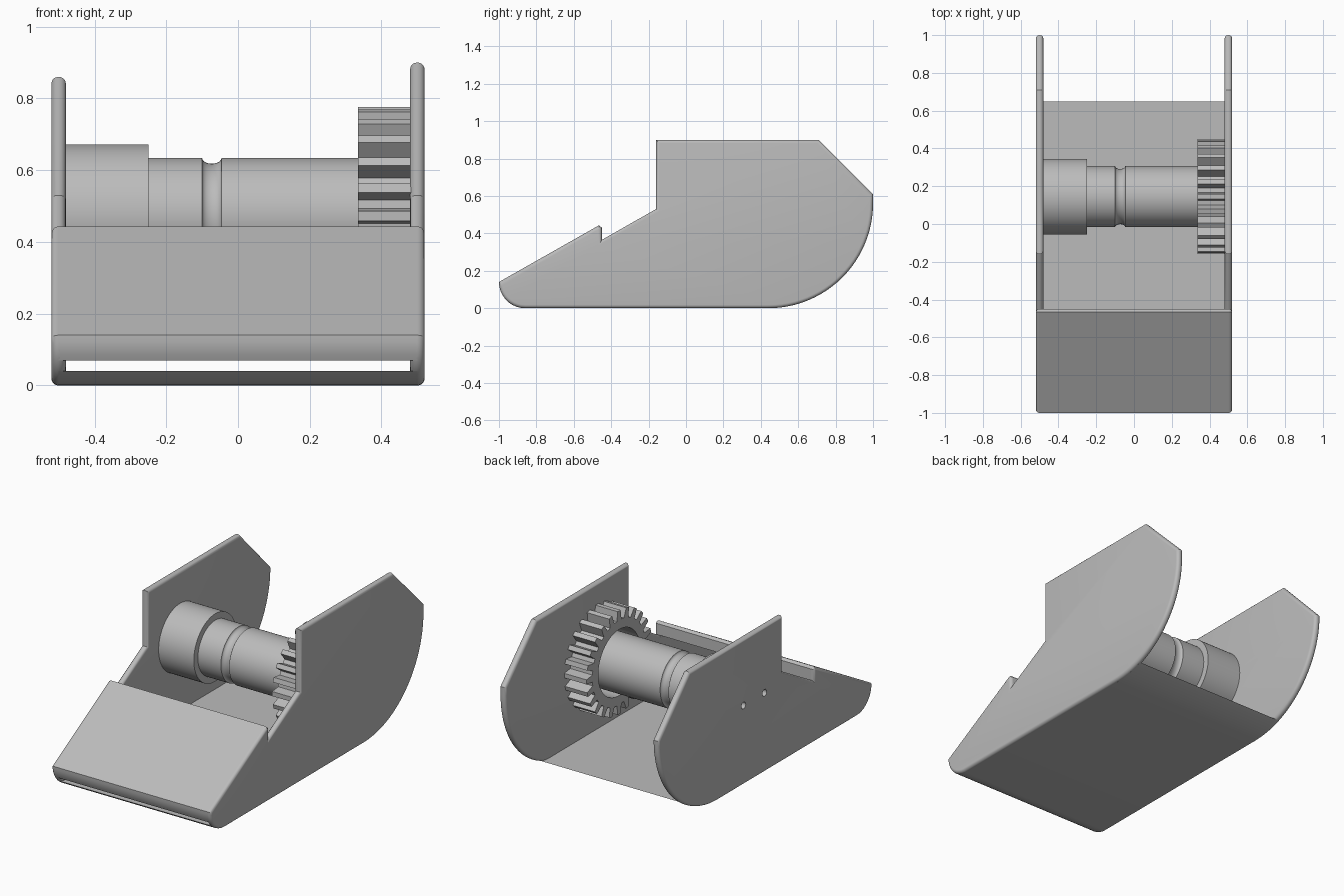
import bpy, bmesh, math

if "Cube" in bpy.data.objects:
    bpy.data.objects.remove(bpy.data.objects["Cube"], do_unlink=True)

GREY = (0.5, 0.5, 0.5, 1)
metal = bpy.data.materials.new("plain_grey")
metal.use_nodes = True
metal.diffuse_color = GREY
metal.node_tree.nodes["Principled BSDF"].inputs["Base Color"].default_value = GREY

AXIS_Y, AXIS_Z = 0.145, 0.472
parts = []


def finish(name, bm):
    bmesh.ops.recalc_face_normals(bm, faces=bm.faces)
    mesh = bpy.data.meshes.new(name)
    bm.to_mesh(mesh)
    bm.free()
    mesh.materials.append(metal)
    ob = bpy.data.objects.new(name, mesh)
    bpy.context.collection.objects.link(ob)
    parts.append(ob)
    return ob


def arc(cy, cz, r, start, end, n):
    """Points on a circle in the side plane, angles in degrees."""
    angles = [math.radians(start + (end - start) * i / n) for i in range(n + 1)]
    return [(cy + r * math.cos(a), cz + r * math.sin(a)) for a in angles]


def nose(start, end, n):
    return arc(-0.86, 0.14, 0.14, start, end, n)


def heel(start, end, n):
    return arc(0.44, 0.56, 0.56, start, end, n)


def extrude(name, profile, x0, x1, rounding=0):
    """Side profile swept across x, with optionally rounded rims."""
    bm = bmesh.new()
    face = bm.faces.new([bm.verts.new((x0, y, z)) for y, z in profile])
    rim = list(face.edges)
    out = bmesh.ops.extrude_face_region(bm, geom=[face], use_keep_orig=True)["geom"]
    moved = [g for g in out if isinstance(g, bmesh.types.BMVert)]
    bmesh.ops.translate(bm, verts=moved, vec=(x1 - x0, 0, 0))
    rim += [g for g in out if isinstance(g, bmesh.types.BMEdge)]
    if rounding:
        bmesh.ops.bevel(bm, geom=rim, offset=rounding, segments=5,
                        profile=0.5, affect='EDGES')
    return finish(name, bm)


def lathe(name, profile, steps=64):
    """Closed (x, radius) profile turned about the roller axis."""
    bm = bmesh.new()
    verts = [bm.verts.new((x, AXIS_Y, AXIS_Z + r)) for x, r in profile]
    edges = [bm.edges.new(p) for p in zip(verts, verts[1:])]
    bmesh.ops.spin(bm, geom=verts + edges, cent=(0, AXIS_Y, AXIS_Z),
                   axis=(1, 0, 0), angle=math.tau, steps=steps)
    bmesh.ops.remove_doubles(bm, verts=bm.verts, dist=1e-5)
    return finish(name, bm)


def side_panel(name, x0, x1, top):
    profile = nose(180, 270, 10) + heel(270, 360, 24)
    profile += [(1.0, top - 0.29)] if top > 0.87 else []
    profile += [(0.71, top), (-0.16, top), (-0.16, 0.53),
                (-0.45, 0.365), (-0.45, 0.43), (-0.465, 0.443)]
    return extrude(name, profile, x0, x1, 0.0185)


# Side panels
side_panel("left_panel", 0.48, 0.52, 0.9)
right_panel = side_panel("right_panel", -0.52, -0.48, 0.86)

# Pin holes through the right panel
for y in (0.01, 0.205):
    bpy.ops.mesh.primitive_cylinder_add(vertices=24, radius=0.02, depth=0.2,
                                        location=(-0.5, y, 0.47),
                                        rotation=(0, math.pi / 2, 0))
    cutter = bpy.context.object
    cutter.hide_render = True
    cut = right_panel.modifiers.new("hole", 'BOOLEAN')
    cut.operation, cut.object = 'DIFFERENCE', cutter
    bpy.context.view_layer.objects.active = right_panel
    bpy.ops.object.modifier_apply(modifier=cut.name)
    bpy.data.objects.remove(cutter, do_unlink=True)

# Floor and sloped front plate, with the open slot between them
floor_line = nose(225.6, 270, 6) + heel(270, 291.8, 8)
extrude("floor", floor_line, -0.5, 0.5)
plate_line = nose(180, 210, 4) + [(-0.45, 0.365), (-0.45, 0.43), (-0.465, 0.443)]
extrude("front_plate", plate_line, -0.5, 0.5)

# Roller with a rounded groove
groove = [(-0.073 - 0.027 * math.cos(a), 0.162 - 0.016 * math.sin(a))
          for a in [math.pi * i / 10 for i in range(11)]]
lathe("roller", [(-0.48, 0), (-0.48, 0.162)] + groove + [(0.485, 0.162), (0.485, 0)])

# Collar at the right end
lathe("collar", [(-0.485, 0), (-0.485, 0.2), (-0.25, 0.2), (-0.25, 0)])

# Drive gear with an open bore
TEETH = 24
bm = bmesh.new()
rings = []
for x in (0.335, 0.482):
    for bore in (False, True):
        ring = []
        for t in range(TEETH):
            for step, r in ((-0.32, 0.25), (-0.17, 0.305), (0.17, 0.305), (0.32, 0.25)):
                a = math.tau * (t + step) / TEETH
                r = 0.195 if bore else r
                ring.append(bm.verts.new((x, AXIS_Y + r * math.cos(a),
                                          AXIS_Z + r * math.sin(a))))
        rings.append(ring)
outer0, bore0, outer1, bore1 = rings
for a, b in ((outer0, bore0), (bore0, bore1), (bore1, outer1), (outer1, outer0)):
    for i in range(len(a)):
        j = (i + 1) % len(a)
        bm.faces.new((a[i], a[j], b[j], b[i]))
finish("drive_gear", bm)

# Smooth shading with crisp edges
bpy.ops.object.select_all(action='DESELECT')
for ob in parts:
    ob.select_set(True)
bpy.context.view_layer.objects.active = parts[0]
bpy.ops.object.shade_smooth_by_angle(angle=math.radians(30))
